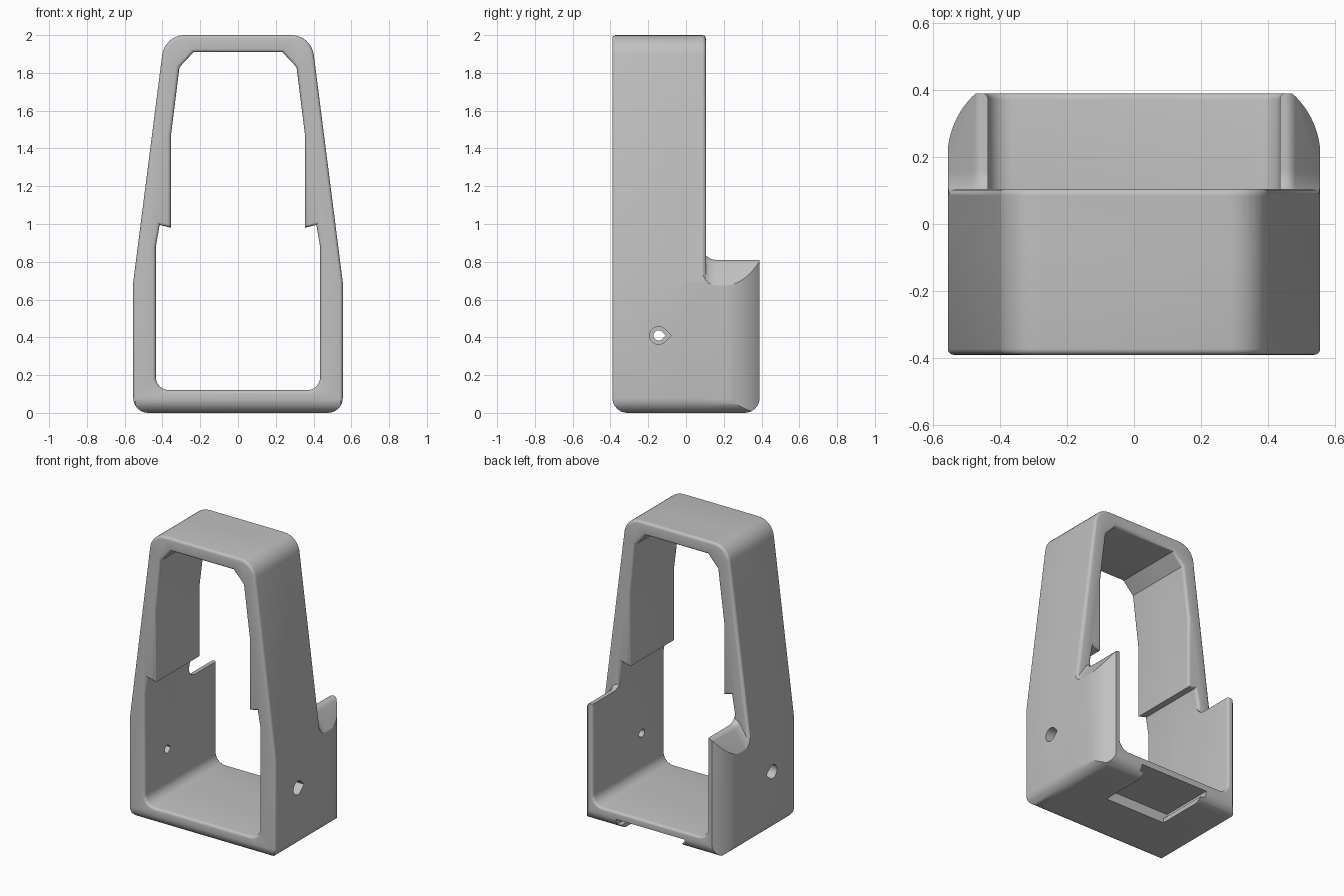
import bpy, bmesh, math
from mathutils import Vector

cube = bpy.data.objects.get("Cube")
if cube:
    bpy.data.objects.remove(cube, do_unlink=True)

grey = bpy.data.materials.new("matte_grey")
grey.use_nodes = True
grey.diffuse_color = (0.53, 0.53, 0.53, 1)
grey.node_tree.nodes["Principled BSDF"].inputs["Base Color"].default_value = grey.diffuse_color


def rounded(points, steps=8):
    """Outline with a fillet at each corner given as (u, v, radius)."""
    out = []
    for i, p in enumerate(points):
        c = Vector(p[:2])
        if len(p) < 3:
            out.append(c)
            continue
        a = (Vector(points[i - 1][:2]) - c).normalized()
        b = (Vector(points[(i + 1) % len(points)][:2]) - c).normalized()
        half = a.angle(b) / 2
        centre = c + (a + b).normalized() * p[2] / math.sin(half)
        start = c + a * p[2] / math.tan(half) - centre
        end = c + b * p[2] / math.tan(half) - centre
        sweep = start.angle(end)
        for k in range(steps + 1):
            t = k / steps
            out.append(centre + (start * math.sin((1 - t) * sweep)
                                 + end * math.sin(t * sweep)) / math.sin(sweep))
    return out


def mirrored(half):
    return half + [(-p[0], *p[1:]) for p in reversed(half)]


def offset(outline, d):
    """Grow a counter-clockwise outline by d with mitred corners."""
    out = []
    for i, p in enumerate(outline):
        e = (p - outline[i - 1]).normalized()
        f = (outline[(i + 1) % len(outline)] - p).normalized()
        n, m = Vector((e.y, -e.x)), Vector((f.y, -f.x))
        out.append(p + (n + m) * d / (1 + n.dot(m)))
    return out


def loft(name, outline, axis, rings):
    """Solid through rings of (position on axis, outline growth, shift in v)."""
    place = {"x": lambda u, v, h: (h, u, v),
             "y": lambda u, v, h: (u, h, v),
             "z": lambda u, v, h: (u, v, h)}[axis]
    bm = bmesh.new()
    loops = [[bm.verts.new(place(p.x, p.y + s, h)) for p in offset(outline, d)]
             for h, d, s in rings]
    for a, b in zip(loops, loops[1:]):
        for i in range(len(a)):
            bm.faces.new((a[i - 1], a[i], b[i], b[i - 1]))
    bm.faces.new(loops[0])
    bm.faces.new(loops[-1])
    bmesh.ops.recalc_face_normals(bm, faces=bm.faces)
    mesh = bpy.data.meshes.new(name)
    bm.to_mesh(mesh)
    bm.free()
    mesh.materials.append(grey)
    obj = bpy.data.objects.new(name, mesh)
    bpy.context.collection.objects.link(obj)
    return obj


def prism(name, outline, axis, lo, hi):
    return loft(name, outline, axis, [(lo, 0, 0), (hi, 0, 0)])


def boolean(target, tool, operation):
    mod = target.modifiers.new("cut", "BOOLEAN")
    mod.operation, mod.object, mod.solver = operation, tool, "EXACT"
    bpy.context.view_layer.objects.active = target
    bpy.ops.object.modifier_apply(modifier=mod.name)
    bpy.data.objects.remove(tool, do_unlink=True)


def eased(y0, y1, growth, steps=4):
    """Rings from y0 to y1 with rounded rims."""
    r, first, last = abs(growth), [], []
    for k in range(steps + 1):
        a = math.pi / 2 * k / steps
        d, h = growth * (1 - math.sin(a)), r * (1 - math.cos(a))
        first.append((y0 + h, d, 0))
        last.insert(0, (y1 - h, d, 0))
    return first + last


outer = rounded(mirrored([(0.555, 0, 0.08), (0.555, 0.69), (0.388, 2, 0.12)]))
inner = rounded(mirrored([(0.435, 0.12, 0.07), (0.435, 0.88), (0.415, 0.995),
                          (0.355, 0.98), (0.355, 1.47), (0.31, 1.83), (0.235, 1.91)]))
RIM = 0.018


def frame(name, y0, y1):
    """Hollow frame with softened outer and inner rims."""
    obj = loft(name, outer, "y", eased(y0, y1, -RIM))
    hole = [(y0 - 0.1, RIM, 0)] + eased(y0, y1, RIM) + [(y1 + 0.1, RIM, 0)]
    boolean(obj, loft("opening", inner, "y", hole), "DIFFERENCE")
    return obj


# Tall frame and the deeper rear part of the base
body = frame("holder_body", -0.39, 0.105)
rear = frame("rear_base", -0.1, 0.39)

# Rear part: low rim with sloped shoulders and a fillet into the tall frame
notch = rounded([(0.085, 3), (0.085, 0.81, 0.075), (1, 0.81), (1, 3)])
side = [(0.455, 0, 0), (0.47, 0, -0.006), (0.48, 0, -0.018), (0.7, 0, -0.36)]
boolean(rear, loft("rear_notch", notch, "x",
                   [(-h, d, s) for h, d, s in reversed(side)] + side), "DIFFERENCE")

# Rounded rear corners in plan
arc = [(0.301 + 0.255 * math.cos(math.radians(a)), 0.2 + 0.255 * math.sin(math.radians(a)))
       for a in range(0, 49, 4)]
plan = rounded(mirrored([(0.556, -0.5)] + arc))
boolean(rear, prism("rear_plan", plan, "z", -1, 3), "INTERSECT")
boolean(body, rear, "UNION")

# Rounded lower front and rear edges
belly = rounded([(-0.39, 0, 0.08), (0.39, 0, 0.08), (0.39, 2.2), (-0.39, 2.2)])
boolean(body, prism("belly", belly, "x", -1, 1), "INTERSECT")

# Stepped slot under the base, open to the back
slot = rounded(mirrored([(0.23, -0.1), (0.23, 0.03), (0.26, 0.03), (0.26, 0.07)]))
boolean(body, prism("slot", slot, "y", 0.01, 0.6), "DIFFERENCE")


# Teardrop screw holes with a wider outer pocket
def teardrop(r):
    pts = [Vector((r * math.cos(math.radians(a)), r * math.sin(math.radians(a))))
           for a in range(45, 316, 15)] + [Vector((r * math.sqrt(2), 0))]
    return [p + Vector((-0.145, 0.41)) for p in pts]


boolean(body, prism("screw_hole", teardrop(0.027), "x", -1, 1), "DIFFERENCE")
for s in (-1, 1):
    boolean(body, prism("screw_pocket", teardrop(0.047), "x", *sorted((s * 0.49, s))), "DIFFERENCE")

# Smooth shading with crisp edges
bpy.ops.object.select_all(action="DESELECT")
body.select_set(True)
bpy.context.view_layer.objects.active = body
bpy.ops.object.shade_smooth_by_angle(angle=math.radians(30))
